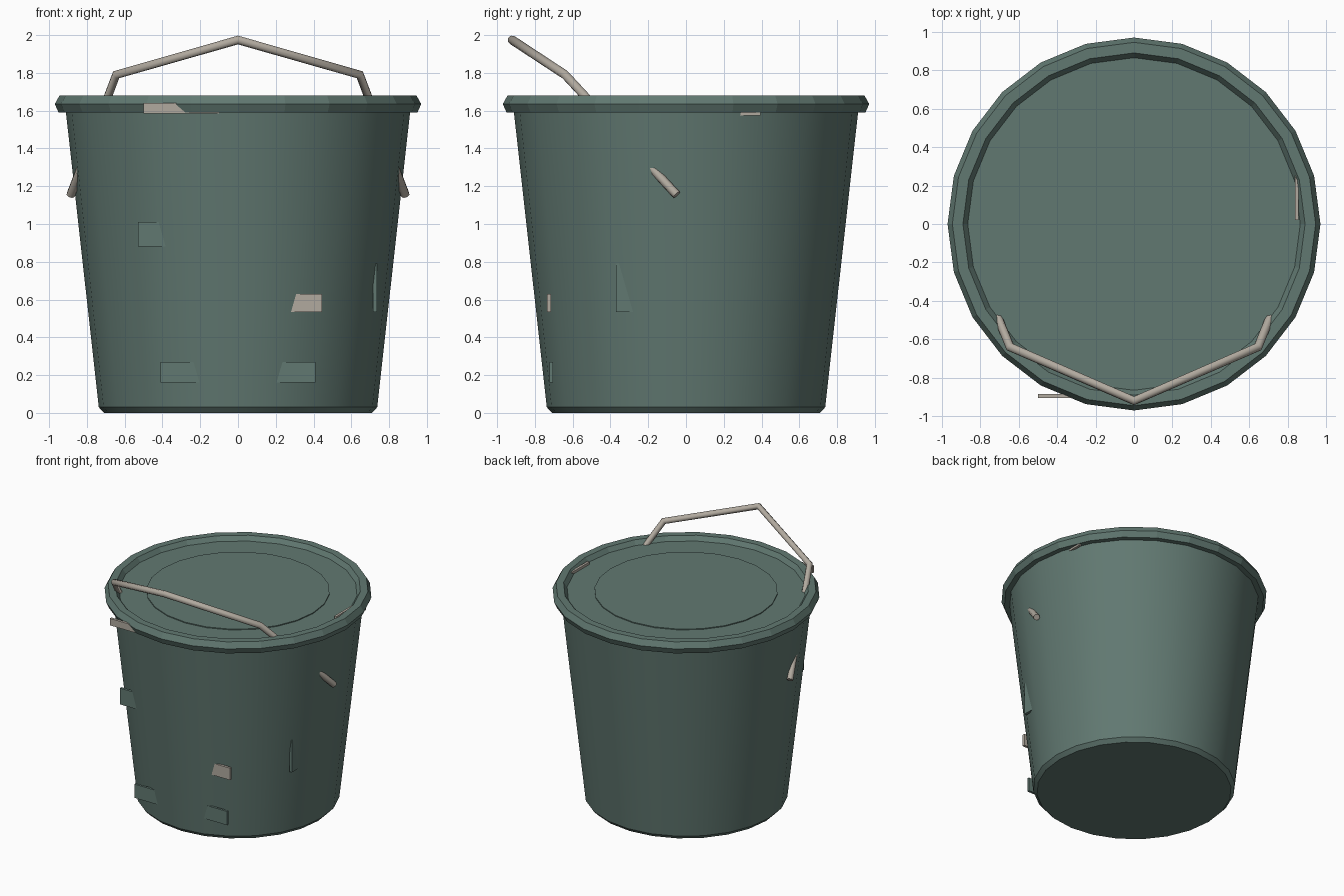
import bpy, bmesh, math
from mathutils import Vector

cube = bpy.data.objects.get("Cube")
if cube:
    bpy.data.objects.remove(cube, do_unlink=True)


def material(name, rgb):
    m = bpy.data.materials.new(name)
    m.use_nodes = True
    m.diffuse_color = (*rgb, 1)
    m.node_tree.nodes["Principled BSDF"].inputs["Base Color"].default_value = (*rgb, 1)
    return m


green = material("dull green", (0.12, 0.19, 0.166))
bare = material("bare metal", (0.44, 0.40, 0.345))


def finish(name, bm, mat):
    bmesh.ops.recalc_face_normals(bm, faces=bm.faces)
    mesh = bpy.data.meshes.new(name)
    bm.to_mesh(mesh)
    bm.free()
    mesh.materials.append(mat)
    obj = bpy.data.objects.new(name, mesh)
    bpy.context.collection.objects.link(obj)
    return obj


def smooth(obj, degrees):
    bpy.ops.object.select_all(action='DESELECT')
    obj.select_set(True)
    bpy.context.view_layer.objects.active = obj
    bpy.ops.object.shade_smooth_by_angle(angle=math.radians(degrees))


def lathe(name, profile, mat, sides=24):
    """Turn a profile of (radius, height) points around z and cap both ends."""
    bm = bmesh.new()
    rings = []
    for r, z in profile:
        angles = [math.tau * i / sides for i in range(sides)]
        rings.append([bm.verts.new((r * math.cos(a), r * math.sin(a), z)) for a in angles])
    for low, high in zip(rings, rings[1:]):
        for i in range(sides):
            j = (i + 1) % sides
            bm.faces.new((low[i], low[j], high[j], high[i]))
    bm.faces.new(rings[0][::-1])
    bm.faces.new(rings[-1])
    return finish(name, bm, mat)


def plate(name, low, high, mat):
    """Thin upright box between two opposite corners."""
    low, high = Vector(low), Vector(high)
    bm = bmesh.new()
    bmesh.ops.create_cube(bm, size=1)
    for v in bm.verts:
        v.co = (low + high) / 2 + v.co * (high - low)
    return finish(name, bm, mat)


# Tapered bucket wall with a small chamfer at the base
body = lathe("bucket_body", [(0.71, 0), (0.737, 0.03), (0.912, 1.6)], green)
smooth(body, 30)

# Lid with a chamfered rim, sunken floor and slightly raised centre
lathe("lid", [(0.89, 1.59), (0.95, 1.59), (0.97, 1.635), (0.945, 1.68), (0.89, 1.68),
              (0.865, 1.645), (0.665, 1.645), (0.665, 1.652)], green)

# Bent wire handle, symmetric about x = 0
half = [(0.885, -0.05, 1.155), (0.645, -0.64, 1.79)]
path = half + [(0, -0.92, 1.974)] + [(-x, y, z) for x, y, z in reversed(half)]
curve = bpy.data.curves.new("handle", 'CURVE')
curve.dimensions = '3D'
curve.bevel_depth = 0.024
curve.bevel_resolution = 2
curve.use_fill_caps = True
spline = curve.splines.new('POLY')
spline.points.add(len(path) - 1)
for point, co in zip(spline.points, path):
    point.co = (*co, 1)
curve.materials.append(bare)
handle = bpy.data.objects.new("handle", curve)
bpy.context.collection.objects.link(handle)
bpy.ops.object.select_all(action='DESELECT')
handle.select_set(True)
bpy.context.view_layer.objects.active = handle
bpy.ops.object.convert(target='MESH')
smooth(bpy.context.view_layer.objects.active, 50)

# Flat flakes half sunk into the wall, at the front
plate("upper_flake", (-0.53, -0.734, 0.88), (-0.37, -0.714, 1.01), green)
for name, side in (("lower_flake_right", -1), ("lower_flake_left", 1)):
    xs = sorted((side * 0.2, side * 0.41))
    plate(name, (xs[0], -0.722, 0.16), (xs[1], -0.704, 0.27), green)
plate("bare_flake", (0.28, -0.735, 0.535), (0.445, -0.715, 0.63), bare)
plate("rim_flake_front", (-0.5, -0.904, 1.585), (-0.1, -0.884, 1.64), bare)

# Flakes on the left side
plate("side_flake", (0.715, -0.37, 0.535), (0.735, -0.27, 0.79), green)
plate("rim_flake_side", (0.838, 0.02, 1.575), (0.857, 0.395, 1.665), bare)
